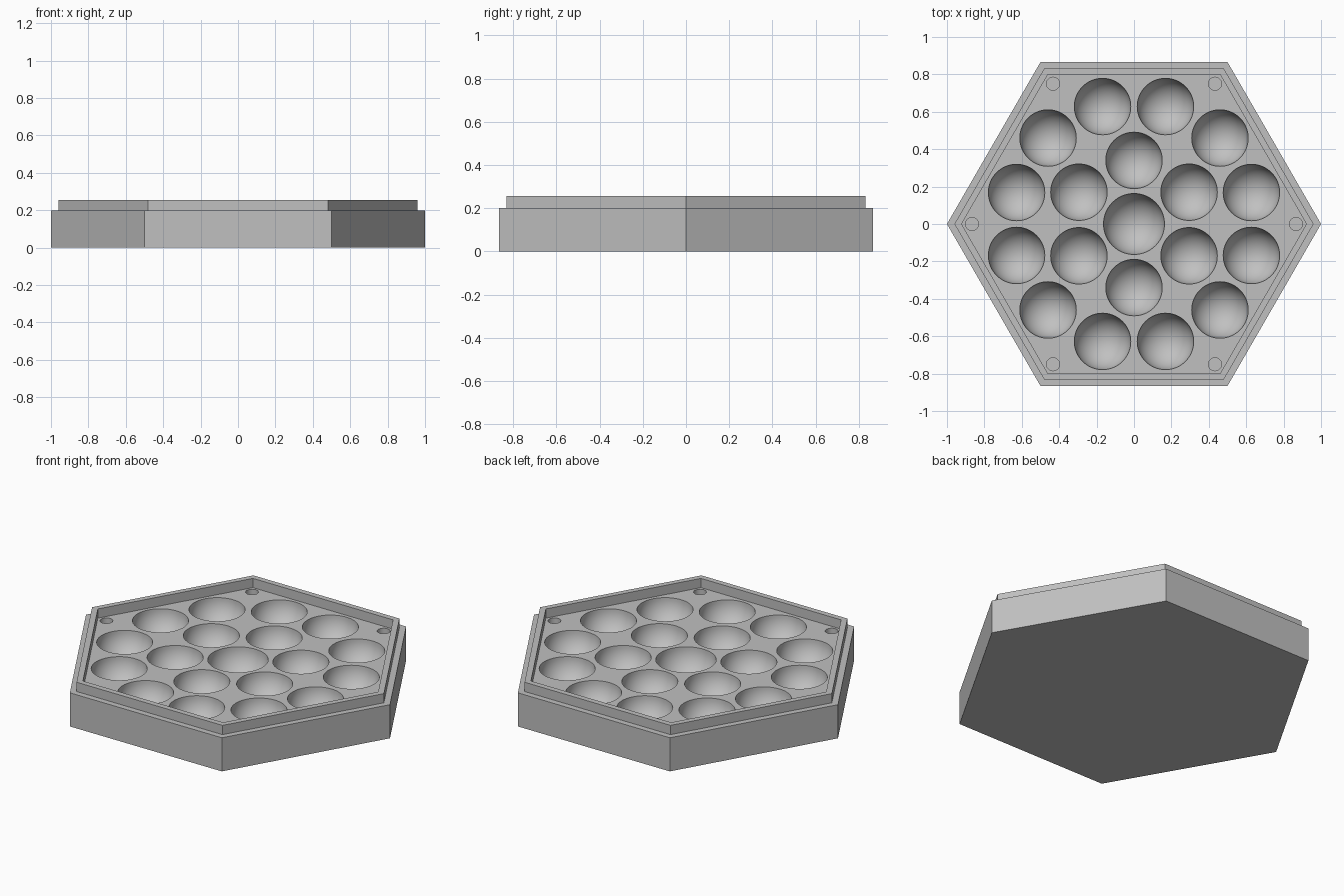
import bpy, bmesh
from math import sin, cos, pi, radians

if "Cube" in bpy.data.objects:
    bpy.data.objects.remove(bpy.data.objects["Cube"])

FLOOR = 0.2


def lathe(bm, profile, segments, cx=0.0, cy=0.0):
    """Spin a closed (radius, z) profile that starts and ends on the axis."""
    rings = []
    for r, z in profile:
        if r < 1e-6:
            rings.append([bm.verts.new((cx, cy, z))])
        else:
            rings.append([bm.verts.new((cx + r * cos(2 * pi * i / segments),
                                        cy + r * sin(2 * pi * i / segments), z))
                          for i in range(segments)])
    for a, b in zip(rings, rings[1:]):
        for i in range(segments):
            j = (i + 1) % segments
            if len(a) == 1:
                bm.faces.new((a[0], b[j], b[i]))
            elif len(b) == 1:
                bm.faces.new((a[i], a[j], b[0]))
            else:
                bm.faces.new((a[i], a[j], b[j], b[i]))


def finish(bm, name):
    bmesh.ops.recalc_face_normals(bm, faces=bm.faces)
    mesh = bpy.data.meshes.new(name)
    bm.to_mesh(mesh)
    bm.free()
    obj = bpy.data.objects.new(name, mesh)
    bpy.context.collection.objects.link(obj)
    return obj


def bowl(bm, x, y, r):
    # hemisphere below the floor, straight sides above it
    steps = 14
    arc = [(r * sin(pi / 2 * k / steps), FLOOR - r * cos(pi / 2 * k / steps))
           for k in range(steps + 1)]
    lathe(bm, arc + [(r, 0.4), (0, 0.4)], 64, x, y)


grey = bpy.data.materials.new("light grey")
grey.diffuse_color = (0.53, 0.53, 0.53, 1)
grey.use_nodes = True
grey.node_tree.nodes["Principled BSDF"].inputs["Base Color"].default_value = grey.diffuse_color

# hexagonal tray with a stepped rim
bm = bmesh.new()
lathe(bm, [(0, 0), (1, 0), (1, 0.2), (0.96, 0.2), (0.96, 0.255),
           (0.922, 0.255), (0.922, FLOOR), (0, FLOOR)], 6)
bmesh.ops.dissolve_limit(bm, angle_limit=radians(1), verts=bm.verts, edges=bm.edges)
tray = finish(bm, "hexagonal_tray")
tray.data.materials.append(grey)

# bowls: one centre, ring of six, ring of twelve
bm = bmesh.new()
bowl(bm, 0, 0, 0.163)
for count, dist, start in ((6, 0.34, 30), (12, 0.65, 15)):
    for i in range(count):
        a = radians(start) + 2 * pi * i / count
        bowl(bm, dist * cos(a), dist * sin(a), 0.151)

# small round sockets in the corners
for i in range(6):
    a = pi / 3 * i
    lathe(bm, [(0, 0.15), (0.035, 0.15), (0.035, 0.4), (0, 0.4)], 32,
          0.866 * cos(a), 0.866 * sin(a))
cutter = finish(bm, "pocket_cutter")
cutter.data.materials.append(grey)
cutter.hide_render = True

mod = tray.modifiers.new("pockets", 'BOOLEAN')
mod.operation = 'DIFFERENCE'
mod.solver = 'EXACT'
mod.object = cutter
bpy.context.view_layer.objects.active = tray
tray.select_set(True)
bpy.ops.object.modifier_apply(modifier=mod.name)
bpy.data.objects.remove(cutter)
bpy.ops.object.shade_smooth_by_angle(angle=radians(30))
